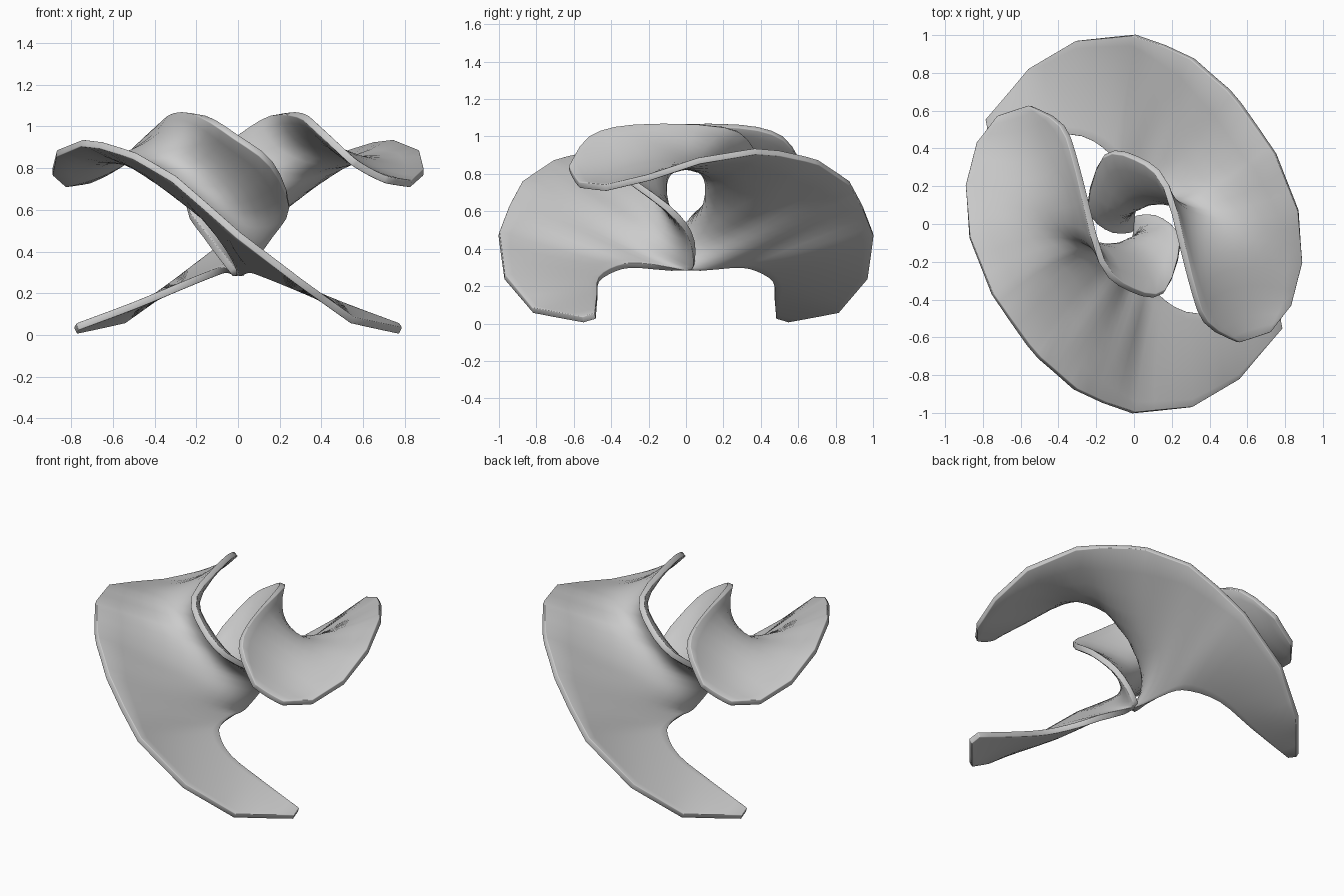
import bpy, math
from mathutils import Vector

if "Cube" in bpy.data.objects:
    bpy.data.objects.remove(bpy.data.objects["Cube"])

# Three rails of one twisted blade, lower tip to upper tip
outer = [(.78, -.55, .02), (.55, -.82, .07), (.30, -.97, .25), (0, -1, .48),
         (-.16, -.945, .62), (-.31, -.875, .75), (-.43, -.77, .82), (-.50, -.71, .86),
         (-.56, -.64, .88), (-.66, -.50, .91), (-.75, -.37, .92), (-.87, -.07, .87),
         (-.89, .20, .78), (-.83, .43, .725), (-.72, .57, .74)]
middle = [(.775, -.52, .03), (.53, -.65, .11), (.29, -.72, .24), (.04, -.68, .38),
          (-.02, -.52, .43), (-.06, -.36, .44), (-.07, -.24, .48), (-.08, -.17, .52),
          (-.09, -.13, .58), (-.14, -.12, .68), (-.24, -.11, .78), (-.38, -.03, .86),
          (-.49, .15, .88), (-.57, .42, .82), (-.635, .6, .78)]
inner = [(.77, -.485, .04), (.50, -.475, .14), (.27, -.465, .235), (.12, -.37, .295),
         (.06, -.25, .31), (.01, 0, .285), (.05, .045, .34), (.16, .02, .48),
         (.245, -.10, .62), (.16, -.36, .82), (-.01, -.35, .95), (-.17, -.2, 1.05),
         (-.295, .28, 1.055), (-.38, .52, .99), (-.55, .625, .83)]
ACROSS, STEPS = 12, 3


def refine(rail, smooth):
    # add points between stations: straight, or gently curved
    p = [Vector(v) for v in rail]
    result = []
    for i in range(len(p) - 1):
        a, b = p[i], p[i + 1]
        before, after = p[max(i - 1, 0)], p[min(i + 2, len(p) - 1)]
        for k in range(STEPS):
            t = k / STEPS
            point = a.lerp(b, t)
            if smooth:
                point = (a * 2 + (b - before) * t
                         + (before * 2 - a * 5 + b * 4 - after) * t ** 2
                         + (a * 3 - before - b * 3 + after) * t ** 3) / 2
            result.append(point)
    return result + [p[-1]]


def row_point(a, m, b, t):
    # parabola through the three rails
    return a * (2 * t - 1) * (t - 1) + m * 4 * t * (1 - t) + b * t * (2 * t - 1)


# Blade sheet
n = ACROSS + 1
rows = list(zip(refine(outer, False), refine(middle, True), refine(inner, True)))
verts = [row_point(a, m, b, j / ACROSS) for a, m, b in rows for j in range(n)]
faces = [(i * n + j, i * n + j + 1, (i + 1) * n + j + 1, (i + 1) * n + j)
         for i in range(len(rows) - 1) for j in range(ACROSS)]
mesh = bpy.data.meshes.new("blade")
mesh.from_pydata(verts, [], faces)
mesh.polygons.foreach_set("use_smooth", [True] * len(faces))

# Two blades, half a turn apart
for name, angle in (("front_blade", 0), ("back_blade", math.pi)):
    blade = bpy.data.objects.new(name, mesh)
    bpy.context.collection.objects.link(blade)
    blade.rotation_euler.z = angle
    shell = blade.modifiers.new("thickness", 'SOLIDIFY')
    shell.thickness = .035
    shell.offset = 0
    rim = blade.modifiers.new("rounded_rim", 'BEVEL')
    rim.width = .012
    rim.segments = 2
    rim.limit_method = 'ANGLE'
    rim.angle_limit = math.radians(55)
